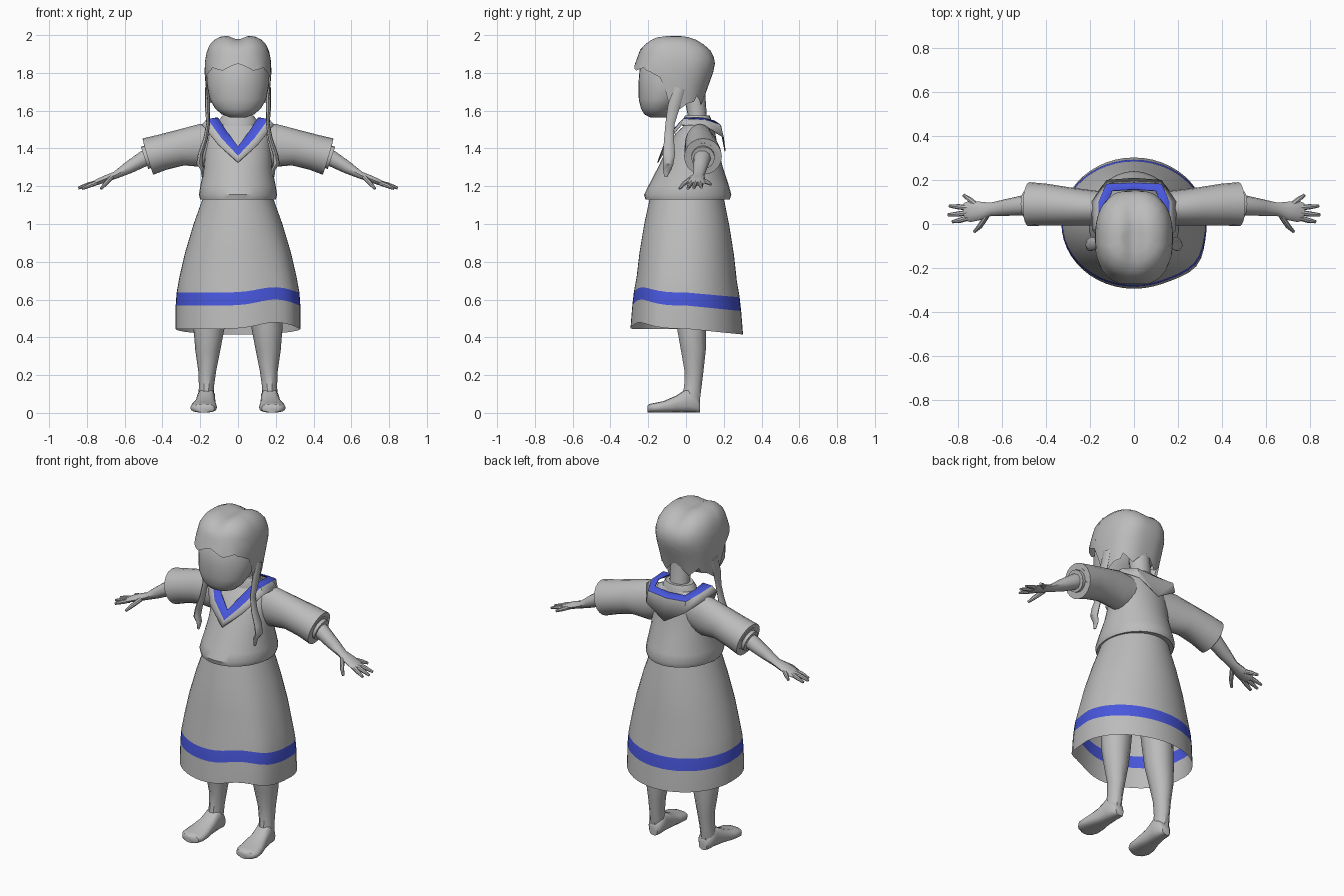
import bpy, bmesh, math
from mathutils import Vector

def material(name, rgb):
    m = bpy.data.materials.new(name)
    m.diffuse_color = (*rgb, 1)
    return m

GREY = material("plain grey", (0.50, 0.50, 0.50))
BLUE = material("stripe blue", (0.065, 0.095, 0.72))

def loft(name, rings, closed=True, caps=True, blue_rows=(), mirror=False):
    """Skin a list of equal-length point rings."""
    bm = bmesh.new()
    vs = [[bm.verts.new(p) for p in r] for r in rings]
    n = len(rings[0])
    for k in range(len(rings) - 1):
        for i in range(n if closed else n - 1):
            j = (i + 1) % n
            f = bm.faces.new((vs[k][i], vs[k][j], vs[k + 1][j], vs[k + 1][i]))
            f.material_index = 1 if k in blue_rows else 0
    if caps:
        bm.faces.new(vs[0])
        bm.faces.new(vs[-1])
    bmesh.ops.recalc_face_normals(bm, faces=bm.faces)
    me = bpy.data.meshes.new(name)
    bm.to_mesh(me)
    bm.free()
    me.materials.append(GREY)
    me.materials.append(BLUE)
    ob = bpy.data.objects.new(name, me)
    bpy.context.collection.objects.link(ob)
    if mirror:
        ob.modifiers.new("mirror", 'MIRROR')
    return ob

def sgnpow(v, p):
    return math.copysign(abs(v) ** p, v)

def ring(c, u, v, n=16, p=1.0):
    """(Super)ellipse around c with half axes u and v."""
    c, u, v = Vector(c), Vector(u), Vector(v)
    return [c + u * sgnpow(math.cos(2 * math.pi * i / n), p)
            + v * sgnpow(math.sin(2 * math.pi * i / n), p) for i in range(n)]

def stack(name, rows, n=24, p=1.0, **kw):
    """Horizontal rings: (z, centre x, half width, y front, y back)."""
    return loft(name, [ring((cx, (y0 + y1) / 2, z), (rx, 0, 0), (0, (y1 - y0) / 2, 0), n, p)
                       for z, cx, rx, y0, y1 in rows], **kw)

def limb(name, pts, n=10, **kw):
    """Tube along points (x, y, z, y radius, other radius), mirrored."""
    ps = [Vector(q[:3]) for q in pts]
    rings = []
    for i, q in enumerate(pts):
        d = (ps[min(i + 1, len(ps) - 1)] - ps[max(i - 1, 0)]).normalized()
        side = (Vector((0, 1, 0)) - d * d.y).normalized()
        rings.append(ring(ps[i], side * q[3], d.cross(side) * q[4], n))
    return loft(name, rings, mirror=True, **kw)

def lerp_table(tab, z):
    for a, b in zip(tab, tab[1:]):
        if a[0] >= z >= b[0]:
            t = (a[0] - z) / (a[0] - b[0])
            return [p + (q - p) * t for p, q in zip(a, b)]
    return tab[0] if z > tab[0][0] else tab[-1]

# Skirt: open flared loft with a wavy hem and a blue band
def skirt():
    rows = [(1.14, .185, .195), (1.0, .235, .225), (.85, .28, .25), (.72, .31, .265),
            (.637, .325, .28), (.568, .33, .288), (.445, .33, .298)]
    rings = []
    for z, rx, ry in rows:
        r, low = [], (1.14 - z) / .6
        for i in range(48):
            a = 2 * math.pi * i / 48 - math.pi
            w = .034 * math.exp(-((a + .95) / .4) ** 2) - .03 * max(0, math.sin(a))
            b = 1 + .07 * low * math.exp(-((a + .65) / .3) ** 2)
            r.append((rx * b * math.cos(a), .004 + ry * b * math.sin(a), z + w * min(low, 1)))
        rings.append(r)
    loft("skirt", rings, caps=False, blue_rows=(4,))
skirt()

# Shirt body, sleeves with turned-in cuffs
stack("shirt_body", [(1.135, 0, .18, -.19, .2), (1.13, 0, .2, -.215, .232), (1.155, 0, .207, -.222, .24),
      (1.2, 0, .2, -.2, .228), (1.3, 0, .18, -.148, .195), (1.4, 0, .175, -.1, .17),
      (1.48, 0, .165, -.055, .155), (1.53, 0, .13, 0, .14), (1.55, 0, .085, .01, .13)], n=32)
limb("sleeve", [(.09, .07, 1.43, .07, .095), (.19, .073, 1.415, .08, .115), (.3, .08, 1.405, .087, .096),
     (.4, .088, 1.38, .095, .095), (.477, .09, 1.357, .1, .1), (.478, .09, 1.357, .075, .075),
     (.43, .09, 1.372, .07, .07)], n=20)
limb("inner_cuff", [(.42, .09, 1.375, .062, .062), (.495, .09, 1.35, .062, .062),
     (.495, .09, 1.35, .045, .045)], n=16)

# Sailor collar: half outline in three rows, mirrored, middle strip blue
inner = [(0, -.10, 1.41), (.06, -.075, 1.49), (.105, -.01, 1.56), (.12, .09, 1.56), (.10, .15, 1.545), (0, .157, 1.54)]
mid = [(0, -.13, 1.36), (.085, -.10, 1.45), (.162, -.015, 1.555), (.16, .10, 1.55), (.125, .18, 1.525), (0, .185, 1.515)]
outer = [(0, -.15, 1.325), (.105, -.115, 1.42), (.19, -.025, 1.525), (.19, .1, 1.52), (.125, .197, 1.46), (0, .207, 1.385)]
collar = loft("sailor_collar", [inner, mid, outer], closed=False, caps=False, blue_rows=(0,), mirror=True)
sol = collar.modifiers.new("thickness", 'SOLIDIFY')
sol.thickness, sol.offset = .006, 0

# Neck and neckband
stack("neck", [(1.5, 0, .065, .0, .125), (1.57, 0, .058, .01, .11), (1.72, 0, .06, -.02, .1)], n=16)
stack("neckband", [(1.52, 0, .105, -.02, .14), (1.55, 0, .1, -.015, .135), (1.575, 0, .082, -.005, .125),
      (1.575, 0, .065, .005, .115)], n=20)

# Head
stack("head", [(1.565, 0, .045, -.19, -.1), (1.58, 0, .085, -.22, -.07), (1.61, 0, .12, -.238, -.05),
      (1.66, 0, .15, -.25, 0), (1.74, 0, .165, -.252, .07), (1.82, 0, .166, -.246, .1),
      (1.9, 0, .14, -.2, .08)], n=32)

# Hair cap: its lower edge follows fringe, temples and nape
def hair():
    tab = [(2.0, .06, -.13, .0), (1.99, .10, -.17, .04), (1.97, .135, -.205, .08), (1.93, .162, -.24, .13),
           (1.87, .174, -.262, .155), (1.82, .178, -.28, .15), (1.75, .173, -.26, .125),
           (1.68, .166, -.235, .10), (1.55, .15, -.19, .07)]
    edge = [(180, 1.67), (115, 1.64), (95, 1.6), (84, 1.62), (76, 1.77), (55, 1.81), (0, 1.835)]
    n, rings = 64, []
    for s in (0, .02, .06, .13, .23, .36, .5, .65, .8, 1):
        r = []
        for i in range(n):
            a = 2 * math.pi * i / n - math.pi / 2
            dev = abs(math.degrees(a) + 90)
            dev = min(dev, 360 - dev)
            zb = lerp_table(edge, dev)[1]
            if dev < 50 or dev > 130:          # jagged tips
                zb += .022 * (abs(i % 8 - 4) / 2 - 1) * (.6 if dev < 50 else 1.3)
            z = 2.0 - (2.0 - zb) * s
            _, rx, y0, y1 = lerp_table(tab, z)
            x = rx * sgnpow(math.cos(a), .8)
            y = (y0 + y1) / 2 + (y1 - y0) / 2 * sgnpow(math.sin(a), .85)
            dip = .022 * math.exp(-(x / .045) ** 2) * max(0, 1 - s * 2)
            r.append((x, y, z - dip))
        rings.append(r)
    # parting line closes the crown
    crown = [(p[0], -.06 + (p[1] + .06) * .3, 2.0 - .022 * math.exp(-(p[0] / .045) ** 2)) for p in rings[0]]
    loft("hair_cap", [crown] + rings, caps=False)
    loft("crown_patch", [crown, [(x, -.06, z) for x, y, z in crown]], caps=False)
hair()

# Thin hanging braids
limb("braid", [(.163, -.035, 1.72, .03, .012), (.162, -.065, 1.62, .032, .013), (.158, -.085, 1.53, .024, .01),
     (.172, -.09, 1.45, .026, .012), (.198, -.09, 1.37, .032, .014), (.205, -.095, 1.32, .028, .016),
     (.188, -.1, 1.29, .022, .01), (.188, -.108, 1.25, .008, .005)], n=8)

# Arms, palms and fingers
limb("forearm", [(.4, .09, 1.385, .05, .05), (.5, .085, 1.345, .046, .044), (.58, .075, 1.298, .038, .034),
     (.65, .067, 1.258, .03, .02), (.7, .06, 1.24, .042, .019), (.745, .057, 1.222, .048, .016),
     (.77, .055, 1.212, .04, .011)])
fingers = [("thumb", (.67, .035, 1.247), (.70, -.01, 1.215), (.725, -.035, 1.187)),
           ("index_finger", (.745, .03, 1.22), (.79, .017, 1.203), (.825, .01, 1.187)),
           ("middle_finger", (.75, .052, 1.22), (.80, .045, 1.205), (.845, .042, 1.19)),
           ("ring_finger", (.75, .073, 1.22), (.795, .078, 1.207), (.84, .082, 1.194)),
           ("little_finger", (.715, .085, 1.232), (.745, .11, 1.222), (.775, .132, 1.21))]
for name, a, b, c in fingers:
    limb(name, [(*a, .013, .013), (*b, .012, .012), (*c, .007, .007)], n=8)

# Legs and feet
stack("leg", [(.95, .11, .09, -.07, .11), (.6, .145, .088, -.065, .115), (.44, .154, .081, -.05, .11),
      (.33, .16, .066, -.03, .108), (.22, .163, .047, -.01, .095), (.14, .167, .04, -.012, .085),
      (.06, .17, .042, -.03, .075)], n=10, mirror=True)
foot = [(.075, .165, .026, .06), (.058, .166, .042, .09), (.01, .168, .048, .13), (-.05, .173, .053, .09),
        (-.12, .18, .068, .06), (-.17, .182, .07, .05), (-.195, .18, .055, .045), (-.204, .18, .03, .035)]
loft("foot", [ring((cx, y, h / 2 + .002), (w, 0, 0), (0, 0, h / 2), 16, .75) for y, cx, w, h in foot], mirror=True)

# Smooth shading with crisp folds
for ob in bpy.context.scene.objects:
    ob.select_set(True)
    bpy.context.view_layer.objects.active = ob
bpy.ops.object.shade_smooth_by_angle(angle=math.radians(40))
